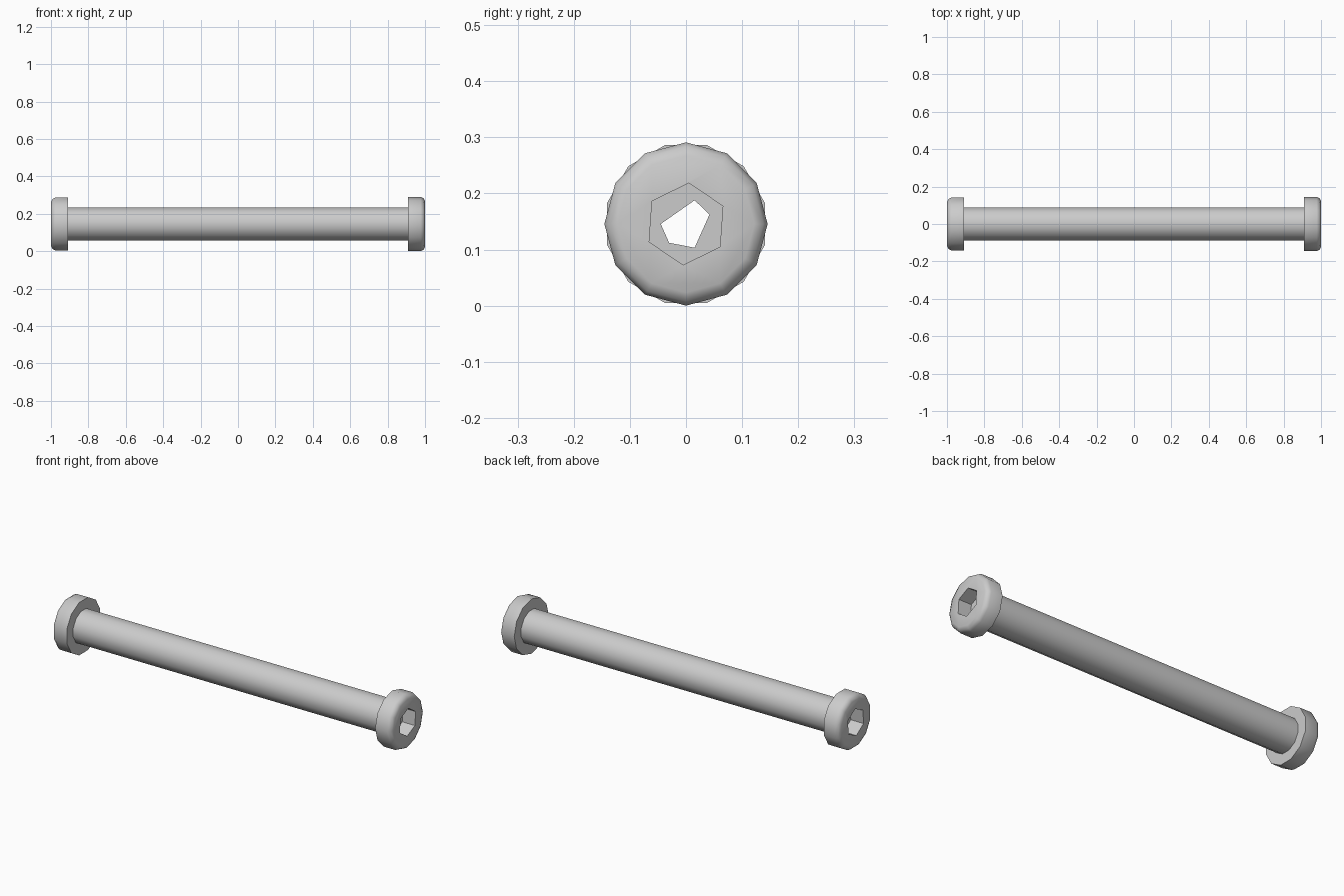
import bpy
import bmesh
from math import cos, sin, radians

if "Cube" in bpy.data.objects:
    bpy.data.objects.remove(bpy.data.objects["Cube"])

R = 0.1455  # head radius, also the height of the axis

steel = bpy.data.materials.new("light grey steel")
steel.use_nodes = True
steel.diffuse_color = (0.6, 0.6, 0.6, 1)
steel.node_tree.nodes["Principled BSDF"].inputs["Base Color"].default_value = (0.6, 0.6, 0.6, 1)


def regular(sides, start=90):
    return [start + 360 * i / sides for i in range(sides)]


def lathe(name, rings, angles):
    """Closed solid along x from (x, radius) rings with corners at the angles."""
    bm = bmesh.new()
    loops = [[bm.verts.new((x, r * cos(radians(a)), R + r * sin(radians(a))))
              for a in angles] for x, r in rings]
    n = len(angles)
    for low, high in zip(loops, loops[1:]):
        for i in range(n):
            j = (i + 1) % n
            bm.faces.new((low[i], low[j], high[j], high[i]))
    bm.faces.new(loops[0])
    bm.faces.new(loops[-1])
    bmesh.ops.recalc_face_normals(bm, faces=bm.faces)
    mesh = bpy.data.meshes.new(name)
    bm.to_mesh(mesh)
    bm.free()
    mesh.materials.append(steel)
    obj = bpy.data.objects.new(name, mesh)
    bpy.context.collection.objects.link(obj)
    return obj


def finish(obj, cutters):
    """Apply the cuts and smooth the rounded surfaces."""
    bpy.ops.object.select_all(action="DESELECT")
    bpy.context.view_layer.objects.active = obj
    obj.select_set(True)
    for cutter in cutters:
        mod = obj.modifiers.new("cut", "BOOLEAN")
        mod.operation = "DIFFERENCE"
        mod.solver = "EXACT"
        mod.object = cutter
        bpy.ops.object.modifier_apply(modifier=mod.name)
    bpy.ops.object.shade_smooth_by_angle(angle=radians(42))


# Five-sided bore running the whole length
bore = lathe("bore_cutter", [(-1.1, 0.045), (1.1, 0.045)], [70, 22, -70, -132, 180])

# Shaft
shaft = lathe("shaft", [(-0.915, 0.09), (0.915, 0.09)], regular(12, 75))
finish(shaft, [bore])

# Rounded heads with hexagonal sockets
profile = [(0.91, R), (0.977, R), (0.992, 0.138), (1.0, 0.122)]
helpers = [bore]
for name, side, start in (("left_head", 1, 90), ("right_head", -1, 75)):
    head = lathe(name, [(side * x, r) for x, r in profile], regular(12, start))
    socket = lathe(name + "_socket_cutter",
                   [(side * 0.925, 0.073), (side * 1.1, 0.073)], regular(6, 86))
    finish(head, [socket, bore])
    helpers.append(socket)

for helper in helpers:
    bpy.data.objects.remove(helper)
